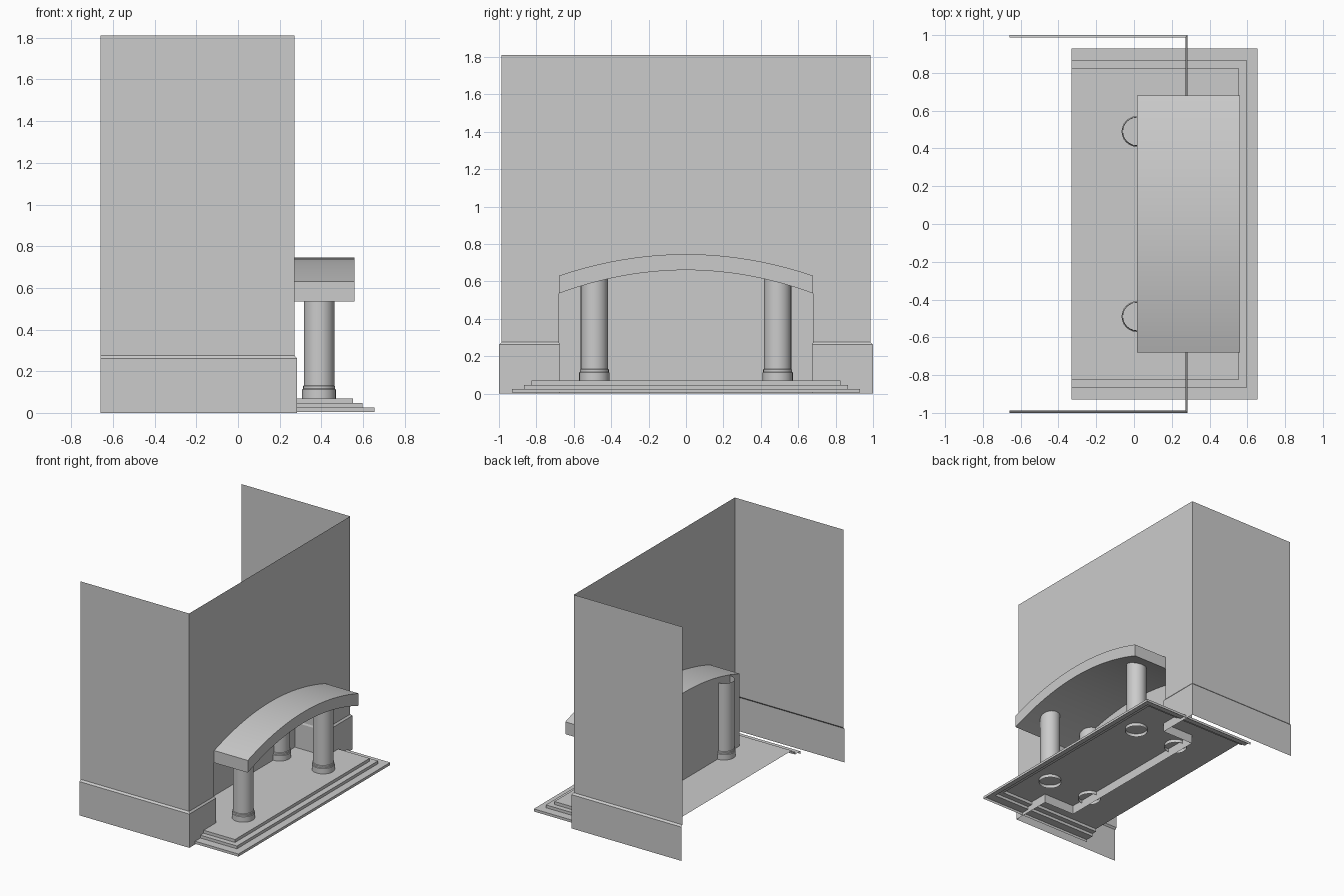
import bpy
import bmesh
from math import cos, sin, tau

if "Cube" in bpy.data.objects:
    bpy.data.objects.remove(bpy.data.objects["Cube"])

# Shared dimensions
WALL_X, WALL_Y, BACK_X = 0.272, 0.987, -0.66
OPEN_Y, RECESS_X = 0.68, 0.015
SKIRT_TOP, WALL_TOP = 0.275, 1.81
COLUMN_Y = 0.49
SEGMENTS = 24


def finish(name, bm, smooth=False, mirror=False):
    bmesh.ops.recalc_face_normals(bm, faces=bm.faces)
    mesh = bpy.data.meshes.new(name)
    bm.to_mesh(mesh)
    bm.free()
    obj = bpy.data.objects.new(name, mesh)
    bpy.context.collection.objects.link(obj)
    if mirror:
        mod = obj.modifiers.new("Mirror", "MIRROR")
        mod.use_axis = (False, True, False)
        mod.use_clip = True
    if smooth:
        bpy.ops.object.select_all(action="DESELECT")
        obj.select_set(True)
        bpy.context.view_layer.objects.active = obj
        bpy.ops.object.shade_smooth_by_angle()
    return obj


def loft(name, rings, closed=False, caps=(), **options):
    """Skin quads between successive point rows; cap the listed rows."""
    bm = bmesh.new()
    rows = [[bm.verts.new(p) for p in ring] for ring in rings]
    count = len(rows[0])
    for a, b in zip(rows, rows[1:]):
        for i in range(count if closed else count - 1):
            j = (i + 1) % count
            bm.faces.new((a[i], a[j], b[j], b[i]))
    for index in caps:
        bm.faces.new(rows[index])
    return finish(name, bm, **options)


def sheet(name, points, **options):
    bm = bmesh.new()
    bm.faces.new([bm.verts.new(p) for p in points])
    return finish(name, bm, **options)


def level(path, z):
    return [(x, y, z) for x, y in path]


def arch(middle, end):
    """Points (y, z) of a shallow arch spanning the opening."""
    steps = [2 * i / SEGMENTS - 1 for i in range(SEGMENTS + 1)]
    return [(OPEN_Y * t, middle - (middle - end) * t * t) for t in steps]


canopy_top = arch(0.745, 0.63)
canopy_under = arch(0.66, 0.535)

# Front wall sheet with its arched opening
front = [(-WALL_Y, WALL_TOP), (-WALL_Y, SKIRT_TOP), (-OPEN_Y, SKIRT_TOP)]
front += canopy_top
front += [(-y, z) for y, z in reversed(front[:3])]
sheet("front_wall", [(WALL_X, y, z) for y, z in front])

# Return walls and recess jambs
side_path = [(BACK_X, -WALL_Y), (WALL_X, -WALL_Y)]
loft("side_walls", [level(side_path, z) for z in (SKIRT_TOP, WALL_TOP)], mirror=True)
jamb_path = [(WALL_X, -OPEN_Y), (RECESS_X, -OPEN_Y)]
loft("recess_jambs", [level(jamb_path, z) for z in (SKIRT_TOP, 0.535)], mirror=True)

# Recess back wall under the arch
recess = [(-OPEN_Y, 0)] + canopy_under + [(OPEN_Y, 0)]
sheet("recess_back_wall", [(RECESS_X, y, z) for y, z in recess])

# Skirting that wraps the wall corners and turns into the recess
outer = [(BACK_X, -1), (0.283, -1), (0.283, -0.675), (RECESS_X, -0.675)]
inner = side_path + jamb_path
loft("skirting", [level(outer, 0), level(outer, 0.262), level(inner, SKIRT_TOP)],
     mirror=True)

# Curved canopy slab
sections = []
for (y, top), (_, under) in zip(canopy_top, canopy_under):
    sections.append([(RECESS_X, y, under), (0.56, y, under),
                     (0.56, y, top), (RECESS_X, y, top)])
loft("canopy", sections, closed=True, caps=(0, -1), smooth=True)

# Stepped platform, open at the back and below
step_rings = []
floor_z = 0.005
for front_x, half_width, top in ((0.655, 0.93, 0.025), (0.597, 0.865, 0.047),
                                 (0.552, 0.825, 0.07)):
    path = [(-0.33, -half_width), (front_x, -half_width),
            (front_x, half_width), (-0.33, half_width)]
    step_rings += [level(path, floor_z), level(path, top)]
    floor_z = top
loft("stepped_platform", step_rings, caps=(-1,))

# Four round columns with a collared base, open at the ends
profile = [(0.081, 0.045), (0.081, 0.112), (0.077, 0.116), (0.077, 0.128),
           (0.073, 0.132), (0.073, 0.66)]
for place, cx in (("front", 0.389), ("back", RECESS_X)):
    for side, cy in (("left", COLUMN_Y), ("right", -COLUMN_Y)):
        rings = [[(cx + r * cos(tau * i / SEGMENTS), cy + r * sin(tau * i / SEGMENTS), z)
                  for i in range(SEGMENTS)] for r, z in profile]
        loft(f"{place}_column_{side}", rings, closed=True, smooth=True)
